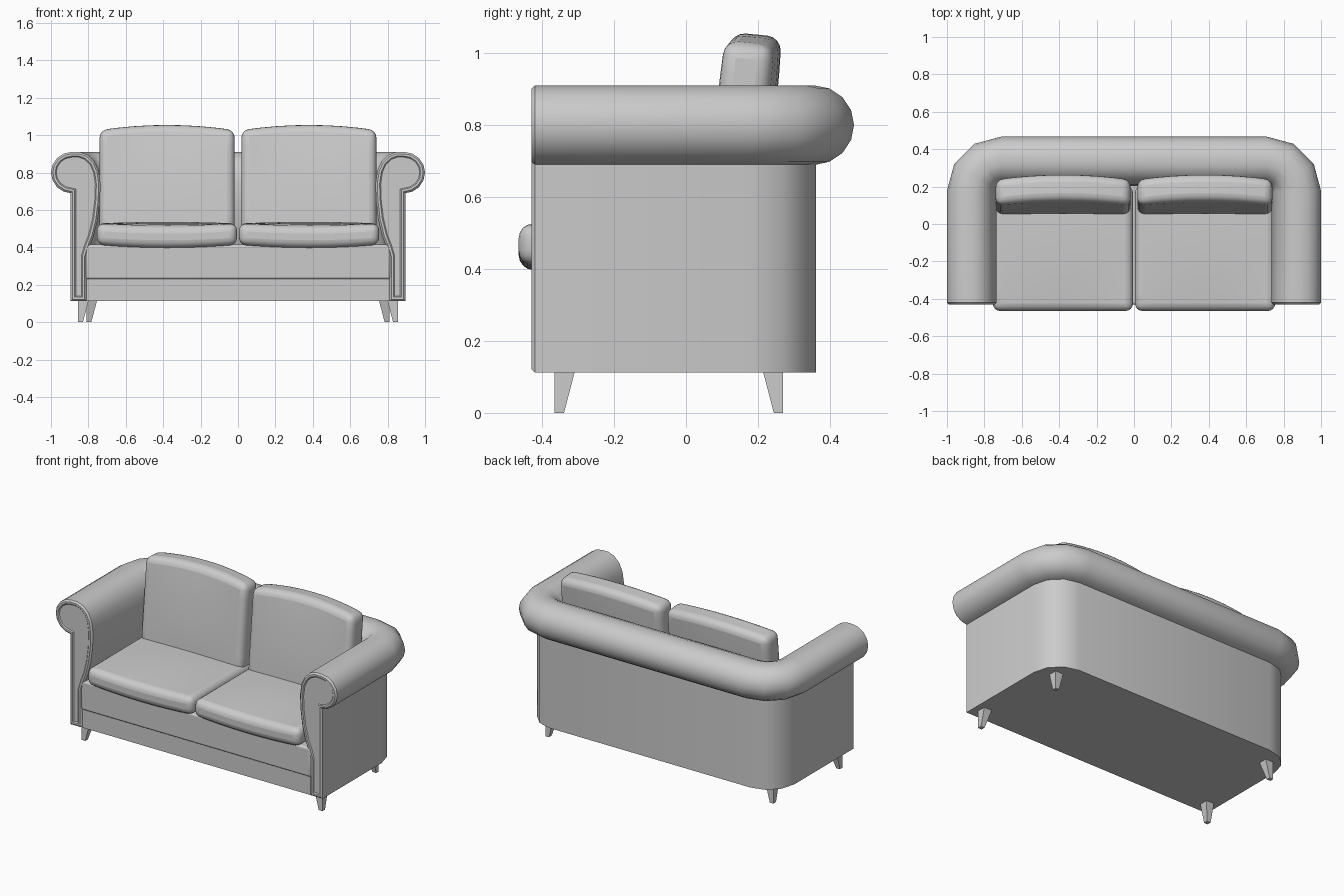
import bpy, bmesh
from math import sin, cos, radians
from mathutils import Vector, Matrix

if "Cube" in bpy.data.objects:
    bpy.data.objects.remove(bpy.data.objects["Cube"])


def finish(bm, name, angle=40, bevel=0, segments=3):
    bmesh.ops.recalc_face_normals(bm, faces=bm.faces[:])
    mesh = bpy.data.meshes.new(name)
    bm.to_mesh(mesh)
    bm.free()
    ob = bpy.data.objects.new(name, mesh)
    bpy.context.collection.objects.link(ob)
    if bevel:
        m = ob.modifiers.new("Bevel", 'BEVEL')
        m.width, m.segments = bevel, segments
        m.limit_method, m.angle_limit = 'ANGLE', radians(50)
        m.use_clamp_overlap = False
    bpy.ops.object.select_all(action='DESELECT')
    ob.select_set(True)
    bpy.context.view_layer.objects.active = ob
    bpy.ops.object.shade_smooth_by_angle(angle=radians(angle))
    return ob


def box(name, lo, hi, bevel=0):
    lo, hi = Vector(lo), Vector(hi)
    bm = bmesh.new()
    bmesh.ops.create_cube(bm, size=1)
    for v in bm.verts:
        v.co = Vector([(lo[i] + hi[i]) / 2 + v.co[i] * (hi[i] - lo[i]) for i in range(3)])
    return finish(bm, name, 40, bevel)


# Arms and back: one rolled profile (inward distance, height) swept around a U
profile = [(.105, .112), (.105, .69)]
profile += [(.11 - .11 * cos(radians(a)), .8 + .11 * sin(radians(a)))
            for a in (-68, -45, -22, 0, 22, 45, 68, 90)]
profile += [(.155, .91), (.195, .895), (.232, .86), (.255, .81), (.265, .74),
            (.262, .65), (.25, .55), (.228, .46), (.205, .40), (.19, .35), (.19, .112)]
R, cx, cy = .29, .71, .177
stations = [((1, -.42), (-1, 0))]
for a in (0, 30, 60, 90):
    c, s = cos(radians(a)), sin(radians(a))
    stations.append(((cx + R * c, cy + R * s), (-c, -s)))
stations += [((-p[0], p[1]), (-d[0], d[1])) for p, d in reversed(stations)]

bm = bmesh.new()
rings = [[bm.verts.new((p[0] + d[0] * t, p[1] + d[1] * t, z)) for t, z in profile]
         for p, d in stations]
n = len(profile)
for r0, r1 in zip(rings, rings[1:]):
    for i in range(n):
        j = (i + 1) % n
        bm.faces.new((r0[i], r0[j], r1[j], r1[i]))
caps = [bm.faces.new(rings[0]), bm.faces.new(rings[-1])]
bmesh.ops.recalc_face_normals(bm, faces=bm.faces[:])
# Rounded rim and recessed piping line on the arm fronts
for thick, depth in ((.010, .010), (.012, .0), (.006, -.006)):
    bmesh.ops.inset_region(bm, faces=caps, thickness=thick, depth=depth,
                           use_even_offset=True)
finish(bm, "arms_and_back")

# Base with front rail above a plain skirt
box("base_skirt", (-.82, -.42, .112), (.82, .28, .235))
box("front_rail", (-.815, -.43, .23), (.815, .28, .415), .012)


def cushion(name, size, matrix, puff, bow, side, crown):
    """Flat box cut along its two long directions, puffed and rounded."""
    bm = bmesh.new()
    bmesh.ops.create_cube(bm, size=2)
    for axis, count in ((0, 8), (1, 6)):
        no = Vector((axis == 0, axis == 1, 0))
        for k in range(1, count):
            bmesh.ops.bisect_plane(bm, geom=bm.verts[:] + bm.edges[:] + bm.faces[:],
                                   plane_co=no * (2 * k / count - 1), plane_no=no)
    for v in bm.verts:
        x, y, z = v.co
        hump = 1 - x * x
        v.co = (x * size[0] / 2,
                y * size[1] / 2 + crown * hump * max(y, 0),
                z * size[2] / 2 + z * puff * hump * (1 - y * y)
                + bow * hump * (1 + side * y) / 2)
    bm.transform(matrix)
    return finish(bm, name, 45, .04, 4)


# Cushions, two of each
for s, label in ((-1, "left"), (1, "right")):
    cushion("seat_cushion_" + label, (.75, .67, .115),
            Matrix.Translation((s * .38, -.13, .471)), .014, -.015, -1, 0)
    lean = Matrix.Rotation(radians(84.5), 4, 'X')
    cushion("back_cushion_" + label, (.722, .55, .14),
            Matrix.Translation((s * .379, .145, .75)) @ lean, .012, -.022, 1, .03)

# Tapered legs: straight on the outer corner, sloped on the inner faces
for s, side in ((-1, "left"), (1, "right")):
    for x, y, f, label in ((.855, -.365, -1, "front"), (.81, .27, 1, "rear")):
        bm = bmesh.new()
        bmesh.ops.create_cube(bm, size=1)
        for v in bm.verts:
            w = .056 if v.co.z > 0 else .026
            v.co = (s * (x - (v.co.x + .5) * w), y - f * (v.co.y + .5) * w,
                    .115 * (v.co.z + .5))
        finish(bm, label + "_leg_" + side, 30)
